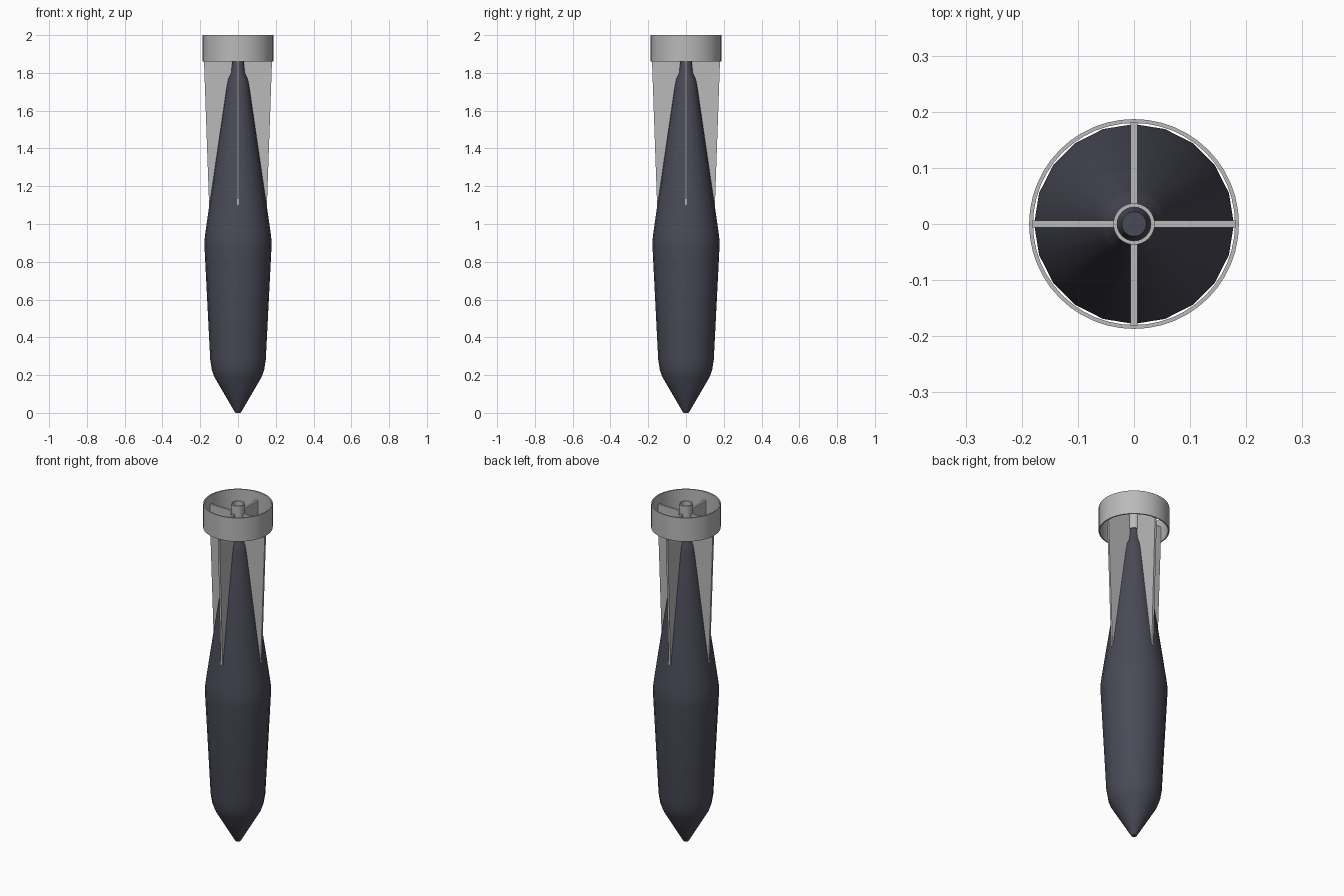
import bpy, bmesh, math
from mathutils import Matrix

cube = bpy.data.objects.get("Cube")
if cube:
    bpy.data.objects.remove(cube, do_unlink=True)


def material(name, color):
    mat = bpy.data.materials.new(name)
    mat.use_nodes = True
    mat.diffuse_color = color
    mat.node_tree.nodes["Principled BSDF"].inputs["Base Color"].default_value = color
    return mat


dark = material("dark slate", (0.068, 0.068, 0.095, 1))
grey = material("light grey", (0.49, 0.49, 0.49, 1))


def finish(name, bm, mat, smooth=True):
    bmesh.ops.recalc_face_normals(bm, faces=bm.faces)
    mesh = bpy.data.meshes.new(name)
    bm.to_mesh(mesh)
    bm.free()
    mesh.materials.append(mat)
    obj = bpy.data.objects.new(name, mesh)
    bpy.context.collection.objects.link(obj)
    if smooth:
        bpy.ops.object.select_all(action='DESELECT')
        obj.select_set(True)
        bpy.context.view_layer.objects.active = obj
        bpy.ops.object.shade_smooth_by_angle(angle=math.radians(35))
    return obj


def lathe(name, profile, sides, mat, closed=False):
    """Revolve (radius, z) points; join the ends or cap them."""
    bm = bmesh.new()
    rings = []
    for r, z in profile:
        angles = [math.tau * i / sides for i in range(sides)]
        rings.append([bm.verts.new((r * math.cos(a), r * math.sin(a), z)) for a in angles])
    pairs = list(zip(rings, rings[1:]))
    if closed:
        pairs.append((rings[-1], rings[0]))
    else:
        bm.faces.new(rings[0])
        bm.faces.new(rings[-1])
    for low, high in pairs:
        for i in range(sides):
            j = (i + 1) % sides
            bm.faces.new((low[i], low[j], high[j], high[i]))
    return finish(name, bm, mat)


def tube(name, inner, outer, bottom, top, sides):
    lathe(name, [(outer, bottom), (outer, top), (inner, top), (inner, bottom)],
          sides, grey, closed=True)


# Body with pointed nose and tapering tail
lathe("body", [(0.013, 0), (0.02, 0.01), (0.125, 0.19), (0.138, 0.225), (0.147, 0.28),
               (0.177, 0.87), (0.178, 0.91), (0.172, 0.96), (0.149, 1.12),
               (0.06, 1.73), (0.053, 1.765), (0.037, 1.8), (0.031, 1.86),
               (0.022, 1.9)], 20, dark)

# Tail ring and central tube
tube("tail_ring", 0.18, 0.187, 1.86, 2.0, 48)
tube("tail_tube", 0.03, 0.037, 1.86, 2.0, 24)

# Four tail fins, each a thin plate
outline = [(0.13, 1.1), (0.153, 1.1), (0.18, 1.86), (0.183, 1.95), (0.034, 1.95),
           (0.034, 1.86), (0.03, 1.8)]
thickness = 0.012
for i, side in enumerate(("left", "back", "right", "front")):
    bm = bmesh.new()
    plate = bm.faces.new([bm.verts.new((x, -thickness / 2, z)) for x, z in outline])
    extruded = bmesh.ops.extrude_face_region(bm, geom=[plate])["geom"]
    bmesh.ops.translate(bm, vec=(0, thickness, 0),
                        verts=[v for v in extruded if isinstance(v, bmesh.types.BMVert)])
    bmesh.ops.rotate(bm, verts=bm.verts, matrix=Matrix.Rotation(i * math.pi / 2, 3, 'Z'))
    finish(side + "_fin", bm, grey, smooth=False)
